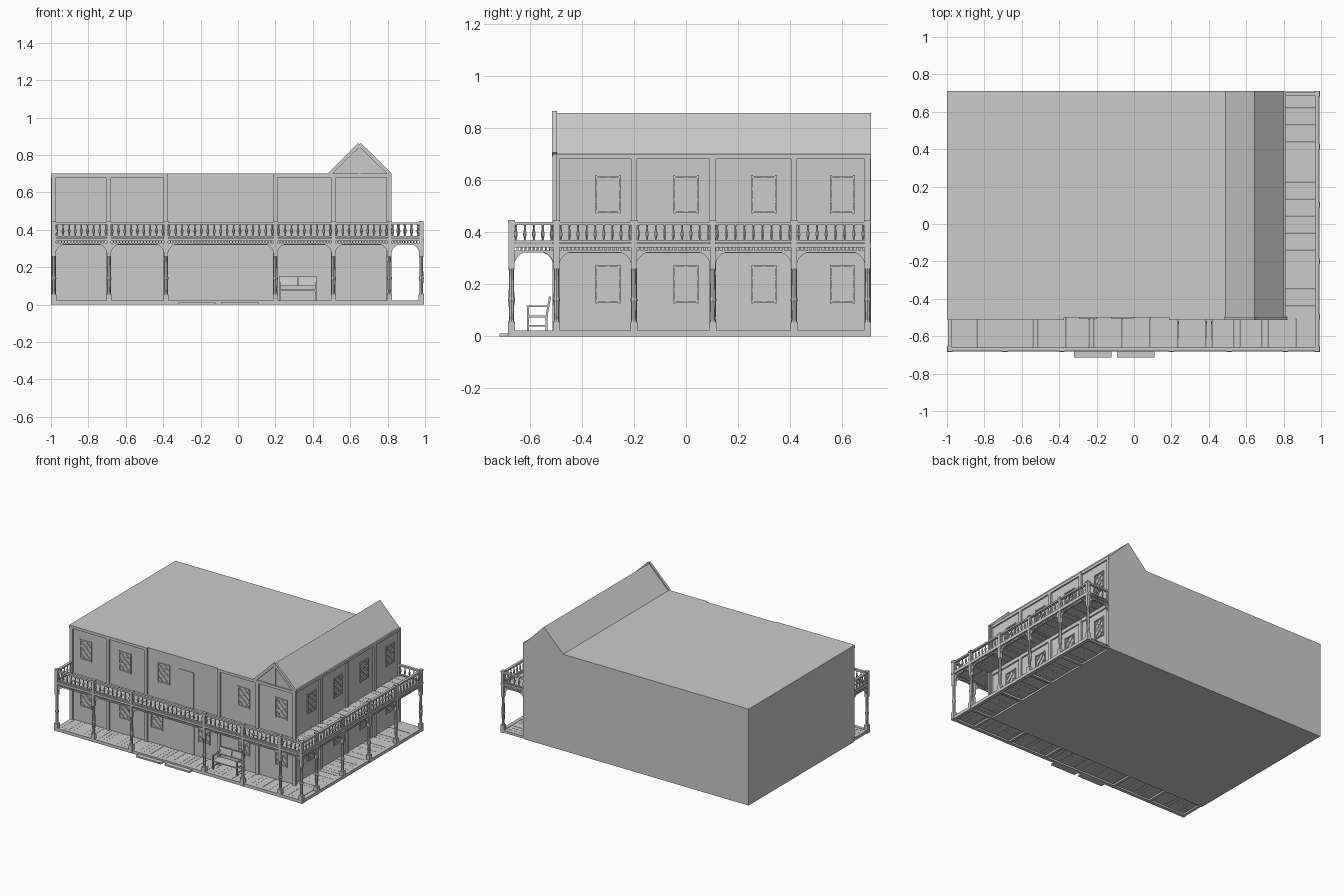
import bpy, bmesh, math, random
from mathutils import Vector, Matrix

random.seed(4)
if "Cube" in bpy.data.objects:
    bpy.data.objects.remove(bpy.data.objects["Cube"])

grey = bpy.data.materials.new("plain grey")
grey.use_nodes = True
grey.diffuse_color = (0.6, 0.6, 0.6, 1)
grey.node_tree.nodes["Principled BSDF"].inputs["Base Color"].default_value = (0.6, 0.6, 0.6, 1)

X, Y, Z = Vector((1, 0, 0)), Vector((0, 1, 0)), Vector((0, 0, 1))
V = lambda *c: Vector(c)


def finish(bm, name):
    bmesh.ops.recalc_face_normals(bm, faces=bm.faces)
    mesh = bpy.data.meshes.new(name)
    bm.to_mesh(mesh)
    bm.free()
    mesh.materials.append(grey)
    obj = bpy.data.objects.new(name, mesh)
    bpy.context.collection.objects.link(obj)
    return obj


def box(bm, lo, hi):
    lo, hi = Vector(lo), Vector(hi)
    m = Matrix.Translation((lo + hi) / 2) @ Matrix.Diagonal((*(hi - lo), 1))
    bmesh.ops.create_cube(bm, size=1, matrix=m)


def beam(bm, p, q, width, height, up=Z):
    """Square bar from p to q; height is measured along up."""
    d = q - p
    a = d.normalized()
    s = up.cross(a).normalized()
    rot = Matrix((a, s, a.cross(s))).transposed().to_4x4()
    m = Matrix.Translation((p + q) / 2) @ rot @ Matrix.Diagonal((d.length, width, height, 1))
    bmesh.ops.create_cube(bm, size=1, matrix=m)


def prism(bm, points, offset):
    """Flat outline pushed along offset."""
    face = bm.faces.new([bm.verts.new(p) for p in points])
    new = bmesh.ops.extrude_face_region(bm, geom=[face])["geom"]
    bmesh.ops.translate(bm, vec=offset, verts=[v for v in new if isinstance(v, bmesh.types.BMVert)])
    if face.is_valid and not face.link_loops if hasattr(face, "link_loops") else False:
        bm.faces.remove(face)


def lathe(bm, x, y, profile, sides):
    rings = [[bm.verts.new((x + r * math.cos(math.tau * i / sides),
                            y + r * math.sin(math.tau * i / sides), z)) for i in range(sides)]
             for z, r in profile]
    for a, b in zip(rings, rings[1:]):
        for i in range(sides):
            j = (i + 1) % sides
            bm.faces.new((a[i], a[j], b[j], b[i]))
    bm.faces.new(rings[0])
    bm.faces.new(rings[-1])


EAST, FRONT, BACK = 0.80, -0.50, 0.71
OUT_X, OUT_Y = 0.98, -0.67
front_xs = [-0.985, -0.69, -0.385, 0.2, 0.51, 0.81, OUT_X]
side_ys = [OUT_Y, -0.497, -0.2, 0.103, 0.415, 0.697]

# Main body with the gable running front to back
bm = bmesh.new()
outline = [(-1, 0), (EAST, 0), (EAST, 0.7), (0.645, 0.857), (0.49, 0.7), (-1, 0.7)]
prism(bm, [V(x, FRONT, z) for x, z in outline], Y * (BACK - FRONT))
finish(bm, "main_building")

# Gable trim
bm = bmesh.new()
for x in (0.49, 0.812):
    beam(bm, V(x, FRONT - 0.005, 0.698), V(0.65, FRONT - 0.005, 0.857), 0.018, 0.02)
beam(bm, V(0.65, FRONT - 0.002, 0.7), V(0.65, FRONT - 0.002, 0.85), 0.01, 0.01, Y)
finish(bm, "gable_trim")

# Timber frame on the two walls
bm = bmesh.new()
for x in front_xs[:-1]:
    box(bm, (x - 0.012, FRONT - 0.012, 0.02), (x + 0.012, FRONT + 0.005, 0.7))
for y in side_ys[1:]:
    box(bm, (EAST - 0.005, y - 0.012, 0.02), (EAST + 0.012, y + 0.012, 0.7))
for a, b in ((-1, -0.385), (0.2, EAST)):
    box(bm, (a, FRONT - 0.01, 0.68), (b, FRONT + 0.005, 0.7))
box(bm, (EAST - 0.005, FRONT, 0.68), (EAST + 0.01, BACK, 0.7))
box(bm, (-1, FRONT - 0.01, 0.32), (EAST, FRONT + 0.005, 0.345))
box(bm, (EAST - 0.005, FRONT, 0.32), (EAST + 0.01, BACK, 0.345))
finish(bm, "wall_timbers")


# Lattice windows
def window(bm, c, u, n):
    w, h, rows, cols = 0.045, 0.068, 3, 2
    at = lambda s, t: c + u * s * w + Z * t * h + n * 0.002
    for s in (-1, 1):
        beam(bm, at(s, -1.08), at(s, 1.08), 0.006, 0.01, n)
        beam(bm, at(-1, s), at(1, s), 0.006, 0.01, n)
    for i in range(cols):
        for j in range(rows):
            s0, s1 = -1 + 2 * i / cols, -1 + 2 * (i + 1) / cols
            t0, t1 = -1 + 2 * j / rows, -1 + 2 * (j + 1) / rows
            beam(bm, at(s0, t0), at(s1, t1), 0.003, 0.006, n)
            beam(bm, at(s0, t1), at(s1, t0), 0.003, 0.006, n)


bm = bmesh.new()
for z, xs in ((0.545, (-0.87, -0.555, -0.245, 0.4, 0.7)), (0.2, (-0.87, -0.555, -0.3, 0.08, 0.4, 0.7))):
    for x in xs:
        window(bm, V(x, FRONT, z), X, -Y)
    for y in (-0.3, 0, 0.3, 0.6):
        window(bm, V(EAST, y, z), Y, X)
finish(bm, "lattice_windows")

# Doors
bm = bmesh.new()
box(bm, (-0.22, FRONT - 0.004, 0.02), (0, FRONT + 0.002, 0.27))
box(bm, (-0.123, FRONT - 0.004, 0.355), (-0.003, FRONT + 0.002, 0.615))
finish(bm, "doors")


# Plank floors of porch and balcony
def planks(bm, z, thick):
    def split(a, b):
        n = round((b - a) / 0.03)
        return [(a + (b - a) * i / n, a + (b - a) * (i + 1) / n) for i in range(n)]
    for a, b in split(-0.99, 0.985):
        t = z + random.uniform(-0.001, 0.001)
        box(bm, (a, OUT_Y, t - thick), (b - 0.0008, FRONT, t))
    for a, b in split(FRONT, BACK):
        t = z + random.uniform(-0.001, 0.001)
        box(bm, (EAST, a, t - thick), (OUT_X, b - 0.0008, t))


for name, z in (("porch_floor", 0.02), ("balcony_floor", 0.354)):
    bm = bmesh.new()
    planks(bm, z, 0.008)
    finish(bm, name)

# Joists and edge beams of both floors
bm = bmesh.new()
for z, h in ((0.011, 0.022), (0.349, 0.016)):
    for x in front_xs:
        beam(bm, V(x, OUT_Y, z - 0.002), V(x, FRONT, z - 0.002), 0.018, h - 0.004)
    for y in side_ys[1:]:
        beam(bm, V(EAST, y, z - 0.002), V(OUT_X, y, z - 0.002), 0.018, h - 0.004)
    beam(bm, V(-0.995, OUT_Y, z), V(0.995, OUT_Y, z), 0.024, h)
    beam(bm, V(OUT_X, OUT_Y, z), V(OUT_X, BACK, z), 0.024, h)
finish(bm, "floor_beams")

# Posts: square plinth, turned shaft, square head
corners = [(x, OUT_Y) for x in front_xs] + [(OUT_X, y) for y in side_ys[1:]]
bm = bmesh.new()
for x, y in corners:
    for r, a, b in ((0.014, 0, 0.055), (0.011, 0.26, 0.44), (0.013, 0.434, 0.446)):
        box(bm, (x - r, y - r, a), (x + r, y + r, b))
    lathe(bm, x, y, [(0.055, 0.012), (0.065, 0.009), (0.13, 0.011), (0.14, 0.014),
                     (0.15, 0.011), (0.25, 0.009), (0.26, 0.012)], 8)
finish(bm, "porch_posts")

# Bays between posts, with open ends closed by short rails
bays = list(zip(corners[:7], corners[1:7])) + list(zip([corners[6]] + corners[7:-1], corners[7:]))
ends = [((-0.985, OUT_Y), (-0.985, FRONT)), ((EAST, 0.697), (OUT_X, 0.697))]
rails, balusters, frieze, brackets = (bmesh.new() for _ in range(4))
for a, b in bays + ends:
    p, q = V(*a, 0), V(*b, 0)
    d = (q - p).normalized()
    side = Z.cross(d)
    length = (q - p).length
    for z, w, h in ((0.433, 0.018, 0.012), (0.364, 0.014, 0.008)):
        beam(rails, p + Z * z, q + Z * z, w, h)
    n = max(4, round(length / 0.034))
    for i in range(n):
        c = p + d * length * (i + 0.5) / n
        lathe(balusters, c.x, c.y, [(0.366, 0.005), (0.374, 0.003), (0.39, 0.0075), (0.4, 0.006),
                                    (0.415, 0.003), (0.429, 0.005)], 6)
    # Spindle strip below the balcony
    beam(frieze, p + Z * 0.326, q + Z * 0.326, 0.01, 0.007)
    n = round(length / 0.016)
    for i in range(n):
        c = p + d * length * (i + 0.5) / n
        beam(frieze, c + Z * 0.328, c + Z * 0.343, 0.007, 0.007, side)
    # Curved corner brackets
    r = 0.055
    for start, way in ((p, d), (q, -d)):
        o = start + way * 0.01 + Z * 0.324 - side * 0.003
        arc = [o + way * r * (1 - math.cos(t)) - Z * r * (1 - math.sin(t))
               for t in (math.pi / 2 * k / 5 for k in range(6))]
        prism(brackets, [o] + arc, side * 0.006)
finish(rails, "balcony_rails")
finish(balusters, "balcony_balusters")
finish(frieze, "spindle_frieze")
finish(brackets, "corner_brackets")

# Entrance steps
bm = bmesh.new()
for x in (-0.32, -0.09):
    box(bm, (x, -0.715, 0), (x + 0.2, OUT_Y - 0.008, 0.011))
finish(bm, "front_steps")

# Bench beside the door
bm = bmesh.new()
x0, x1 = 0.22, 0.42
box(bm, (x0, -0.61, 0.072), (x1, -0.53, 0.08))
for x in (x0 + 0.004, x1 - 0.004):
    beam(bm, V(x, -0.606, 0.02), V(x, -0.606, 0.116), 0.008, 0.008, Y)
    beam(bm, V(x, -0.535, 0.02), V(x, -0.535, 0.08), 0.008, 0.008, Y)
    beam(bm, V(x, -0.535, 0.08), V(x, -0.522, 0.15), 0.008, 0.008, Y)
    beam(bm, V(x, -0.613, 0.116), V(x, -0.528, 0.116), 0.01, 0.006)
    beam(bm, V(x, -0.606, 0.04), V(x, -0.535, 0.04), 0.005, 0.005)
for i in range(2):
    a = x0 + 0.008 + i * 0.094
    prism(bm, [V(a, -0.531, 0.105), V(a + 0.09, -0.531, 0.105),
               V(a + 0.09, -0.523, 0.145), V(a, -0.523, 0.145)], V(0, 0.004, 0))
beam(bm, V(x0, -0.522, 0.148), V(x1, -0.522, 0.148), 0.008, 0.008)
beam(bm, V(x0, -0.531, 0.102), V(x1, -0.531, 0.102), 0.006, 0.006)
finish(bm, "bench")
